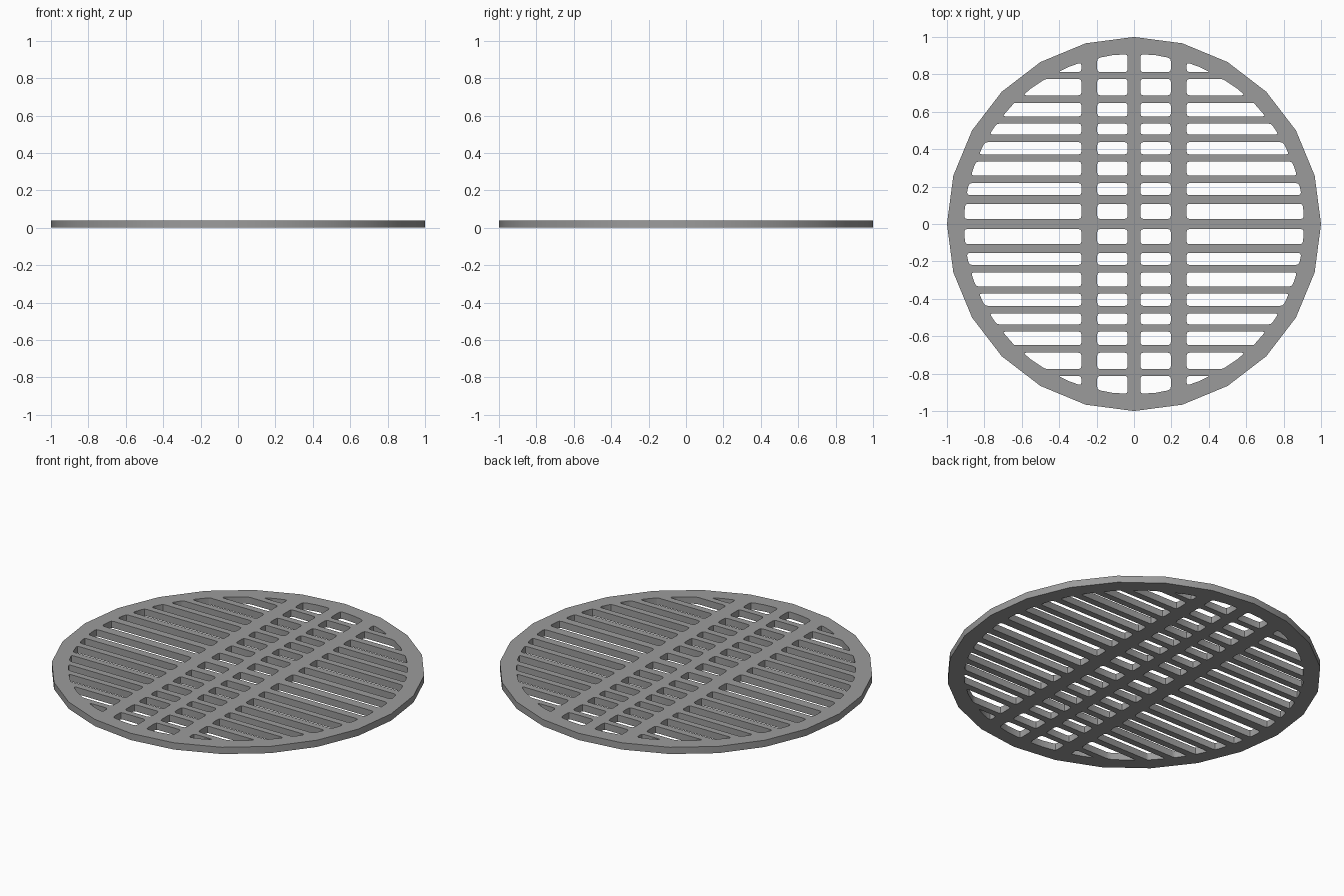
import bpy, bmesh, math
from mathutils import Vector

if "Cube" in bpy.data.objects:
    bpy.data.objects.remove(bpy.data.objects["Cube"])

THICK = 0.04
INNER = 0.91


def ring(n, r):
    return [Vector((r * math.cos(2 * math.pi * i / n), r * math.sin(2 * math.pi * i / n))) for i in range(n)]


def clip(poly, border):
    """Keep the part of a convex polygon inside a convex border."""
    for i, a in enumerate(border):
        edge = border[(i + 1) % len(border)] - a
        out = []
        for j, p in enumerate(poly):
            q = poly[(j + 1) % len(poly)]
            dp, dq = edge.cross(p - a), edge.cross(q - a)
            if dp >= 0:
                out.append(p)
            if dp * dq < 0:
                out.append(p.lerp(q, dp / (dp - dq)))
        poly = out
    return poly


def soften(poly, r=0.016):
    """Round only the sharp corners."""
    out = []
    for i, p in enumerate(poly):
        a, b = poly[i - 1] - p, poly[(i + 1) % len(poly)] - p
        if a.length < 1e-5 or b.length < 1e-5:
            continue
        if a.angle(b) > math.radians(160):
            out.append(p)
            continue
        s = p + a.normalized() * min(r, a.length / 3)
        e = p + b.normalized() * min(r, b.length / 3)
        out += [s, (s + e + 2 * p) / 4, e]
    return out


curve = bpy.data.curves.new("grill_grate", 'CURVE')
curve.dimensions = '2D'
curve.fill_mode = 'BOTH'
curve.extrude = THICK / 2


def add_loop(pts):
    s = curve.splines.new('POLY')
    s.points.add(len(pts) - 1)
    for sp, p in zip(s.points, pts):
        sp.co = (p.x, p.y, 0, 1)
    s.use_cyclic_u = True


# outer rim
add_loop(ring(24, 1.0))

# slots left between the cross bars (centre, half width) and the long ribs
bars = [(0, .027), (.131, .023), (.239, .02), (.353, .019), (.458, .02),
        (.556, .019), (.668, .02), (.794, .018)]
rows = [(c + h, bars[i + 1][0] - bars[i + 1][1] if i < 7 else 1.0)
        for i, (c, h) in enumerate(bars)]
columns = [(.034, .197), (.281, 1.0)]
border = ring(48, INNER)
for x0, x1 in columns:
    for y0, y1 in rows:
        rect = [Vector(p) for p in ((x0, y0), (x1, y0), (x1, y1), (x0, y1))]
        slot = clip(rect, border)
        if len(slot) < 3:
            continue
        slot = soften(slot)
        for sx in (1, -1):
            for sy in (1, -1):
                add_loop([Vector((p.x * sx, p.y * sy)) for p in slot])

# turn the profile into a solid plate
grate = bpy.data.objects.new("grill_grate", curve)
bpy.context.collection.objects.link(grate)
grate.location.z = THICK / 2
bpy.context.view_layer.objects.active = grate
grate.select_set(True)
bpy.ops.object.convert(target='MESH')
grate = bpy.context.object
bm = bmesh.new()
bm.from_mesh(grate.data)
bmesh.ops.remove_doubles(bm, verts=bm.verts, dist=1e-4)
bmesh.ops.recalc_face_normals(bm, faces=bm.faces)
bm.to_mesh(grate.data)
bm.free()

# dark iron, with the rim wall shaded smooth
iron = bpy.data.materials.new("dark_iron")
iron.diffuse_color = (0.33, 0.33, 0.33, 1)
iron.use_nodes = True
iron.node_tree.nodes["Principled BSDF"].inputs["Base Color"].default_value = iron.diffuse_color
grate.data.materials.clear()
grate.data.materials.append(iron)
for f in grate.data.polygons:
    f.material_index = 0
bpy.ops.object.shade_smooth_by_angle(angle=math.radians(30))
